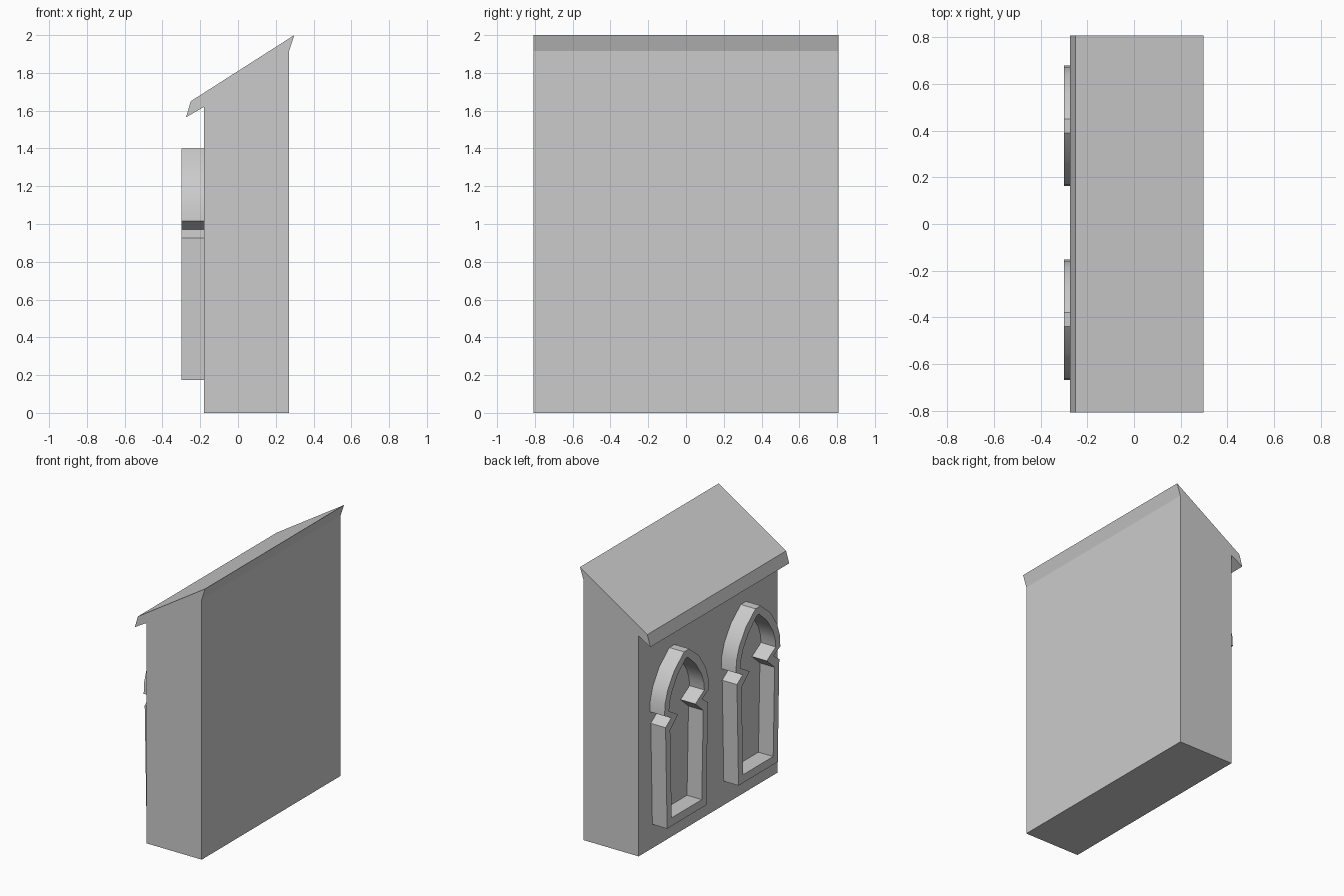
import bpy, bmesh, math

if "Cube" in bpy.data.objects:
    bpy.data.objects.remove(bpy.data.objects["Cube"])

HALF_LEN = 0.807


def finish(name, bm):
    bmesh.ops.recalc_face_normals(bm, faces=bm.faces)
    me = bpy.data.meshes.new(name)
    bm.to_mesh(me)
    bm.free()
    ob = bpy.data.objects.new(name, me)
    bpy.context.collection.objects.link(ob)
    return ob


def extrude(bm, faces, vec):
    res = bmesh.ops.extrude_face_region(bm, geom=faces)
    verts = [g for g in res["geom"] if isinstance(g, bmesh.types.BMVert)]
    bmesh.ops.translate(bm, verts=verts, vec=vec)


# wall with sloped roof and eave: one XZ profile extruded along y
profile = [(-0.18, 0), (0.27, 0), (0.27, 1.915), (0.298, 2.0),
           (-0.25, 1.65), (-0.275, 1.565), (-0.18, 1.62)]
bm = bmesh.new()
face = bm.faces.new([bm.verts.new((x, -HALF_LEN, z)) for x, z in profile])
extrude(bm, [face], (0, 2 * HALF_LEN, 0))
finish("wall_and_roof", bm)

# pointed window frame: half outlines (half width, z), bottom to top
outer = [(0.228, 0.175), (0.246, 0.925), (0.18, 0.972), (0.258, 1.015),
         (0.252, 1.10), (0.222, 1.19), (0.145, 1.305), (0.03, 1.40)]
inner = [(0.175, 0.235), (0.192, 0.885), (0.10, 0.967), (0.205, 1.03),
         (0.198, 1.09), (0.172, 1.16), (0.105, 1.26), (0.012, 1.345)]


def window_frame(name, yc):
    bm = bmesh.new()

    def loop(half):
        full = half + [(-w, z) for w, z in reversed(half)]
        return [bm.verts.new((-0.30, yc + w, z)) for w, z in full]

    a, b = loop(outer), loop(inner)
    n = len(a)
    faces = [bm.faces.new((a[i], a[(i + 1) % n], b[(i + 1) % n], b[i]))
             for i in range(n)]
    extrude(bm, faces, (0.13, 0, 0))
    ob = finish(name, bm)
    bpy.context.view_layer.objects.active = ob
    ob.select_set(True)
    bpy.ops.object.shade_smooth_by_angle(angle=math.radians(35))
    ob.select_set(False)


for i, yc in enumerate((0.42, -0.41)):
    window_frame(f"window_frame_{i + 1}", yc)
